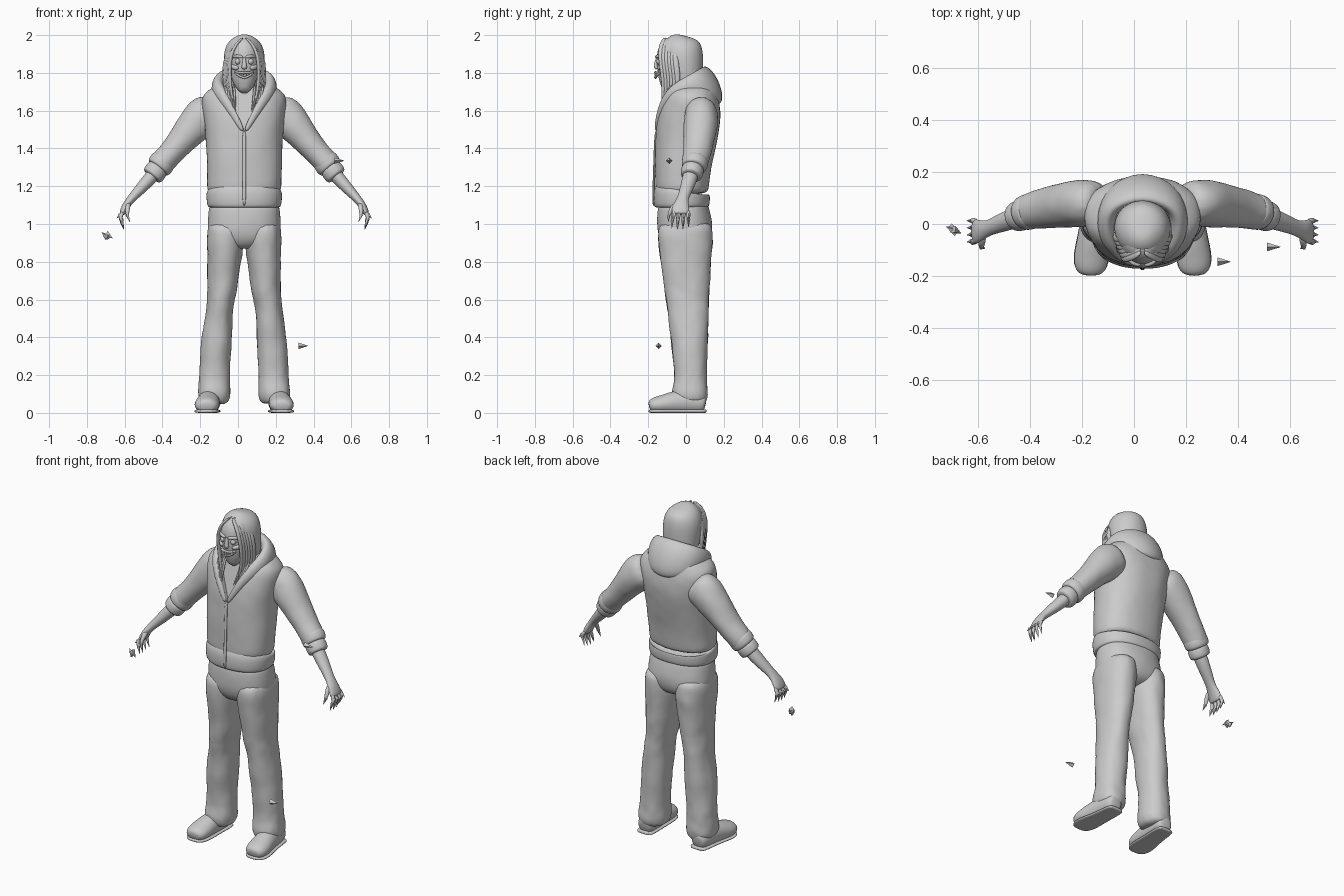
import bpy, bmesh, math, random
from mathutils import Vector

random.seed(4)
CX = 0.033          # the body's middle plane; limbs are mirrored about it
X, Y, Z = Vector((1, 0, 0)), Vector((0, 1, 0)), Vector((0, 0, 1))


def finish(bm, name, mirror=False, levels=0, folds=0):
    for v in bm.verts:
        v.co.z = max(v.co.z, 0)
    bmesh.ops.recalc_face_normals(bm, faces=bm.faces)
    for f in bm.faces:
        f.smooth = levels > 0
    me = bpy.data.meshes.new(name)
    bm.to_mesh(me)
    bm.free()
    ob = bpy.data.objects.new(name, me)
    bpy.context.collection.objects.link(ob)
    ob.location.x = CX
    if mirror:
        ob.modifiers.new("mirror", 'MIRROR').use_mirror_merge = False
    if levels:
        ob.modifiers.new("smooth", 'SUBSURF').levels = levels
        ob.modifiers["smooth"].render_levels = levels
    if folds:
        tex = bpy.data.textures.new(name + "_folds", 'CLOUDS')
        tex.noise_scale = 0.13
        d = ob.modifiers.new("folds", 'DISPLACE')
        d.texture, d.strength = tex, folds
    return ob


def add_tube(bm, pts, ref=Y, n=14, p=2.0):
    """Superellipse rings along a path of (x, y, z, half_side, half_along_ref)."""
    k = 6 / (4 + 2 * math.cos(2 * math.pi / n))
    P = [Vector(q[:3]) for q in pts]
    rings = []
    for i, q in enumerate(pts):
        t = (P[min(i + 1, len(P) - 1)] - P[max(i - 1, 0)]).normalized()
        side = t.cross(ref).normalized()
        up = side.cross(t).normalized()
        ring = []
        for j in range(n):
            c, s = (f(2 * math.pi * (j + .5) / n) for f in (math.cos, math.sin))
            c, s = (math.copysign(abs(w) ** (2 / p), w) for w in (c, s))
            ring.append(bm.verts.new(P[i] + side * c * q[3] * k + up * s * q[4] * k))
        rings.append(ring)
    for a, b in zip(rings, rings[1:]):
        for j in range(n):
            bm.faces.new((a[j], a[(j + 1) % n], b[(j + 1) % n], b[j]))
    bm.faces.new(rings[0])
    bm.faces.new(rings[-1])


def tube(name, pts, ref=Y, n=14, p=2.0, mirror=False, levels=2, folds=0):
    bm = bmesh.new()
    add_tube(bm, pts, ref, n, p)
    return finish(bm, name, mirror, levels, folds)


def add_claw(bm, base, tip, r):
    base, tip = Vector(base), Vector(tip)
    d = tip - base
    m = bmesh.ops.create_cone(bm, cap_ends=True, segments=4, radius1=r, radius2=0.001, depth=d.length)
    q = Z.rotation_difference(d)
    for v in m['verts']:
        v.co = q @ v.co + (base + tip) / 2


def stack(rows):
    """Rows of (z, half_width, front_y, back_y) to tube points on the middle plane."""
    return [(0, (f + b) / 2, z, w, (b - f) / 2) for z, w, f, b in rows]


# Jacket body with a V neck cut
jacket = tube("jacket_body", stack([
    (1.15, .19, -.155, .115), (1.19, .197, -.163, .117), (1.32, .198, -.165, .135),
    (1.45, .202, -.162, .165), (1.55, .212, -.152, .182), (1.63, .226, -.13, .185),
    (1.68, .222, -.10, .178), (1.72, .175, -.07, .165), (1.75, .11, -.045, .14)]),
    n=20, p=2.3, folds=.008)
bm = bmesh.new()
for x, z, y in ((0, 1.49, -.14), (-.13, 1.8, -.055), (.13, 1.8, -.055)):
    bm.verts.new((x, y, z))
    bm.verts.new((x, -.4, z))
bmesh.ops.convex_hull(bm, input=bm.verts)
cutter = finish(bm, "neck_cutter")
cutter.hide_render = True
cutter.display_type = 'WIRE'
cut = jacket.modifiers.new("neck", 'BOOLEAN')
cut.operation, cut.object = 'DIFFERENCE', cutter

# Waistband and zip
tube("jacket_waistband", stack([
    (1.085, .175, -.15, .105), (1.09, .193, -.167, .122), (1.12, .198, -.172, .126),
    (1.155, .2, -.172, .126), (1.175, .197, -.168, .122), (1.18, .18, -.15, .11)]), n=20, p=2.3)
tube("zip", [(0, -.172, 1.09, .009, .006), (0, -.172, 1.18, .009, .006), (0, -.167, 1.32, .009, .006),
             (0, -.164, 1.43, .009, .006), (0, -.158, 1.5, .009, .006)], n=8, levels=1)

# Hood lying round the neck, running down into the lapels
half = [(-.006, -.158, 1.49, .010, .012), (-.045, -.148, 1.56, .014, .018), (-.095, -.115, 1.645, .022, .028),
        (-.135, -.06, 1.70, .03, .042), (-.145, .02, 1.725, .036, .06), (-.115, .105, 1.735, .044, .085)]
bm = bmesh.new()
add_tube(bm, half + [(0, .15, 1.735, .05, .105)] + [(-q[0],) + q[1:] for q in half[::-1]], Z)
for v in bm.verts:
    if v.co.y > .03:
        v.co.y -= .35 * (v.co.z - 1.735)
finish(bm, "hood", levels=2)

# Sleeves with rolled cuffs
tube("sleeve", [(-.15, .08, 1.61, .09, .08), (-.215, .08, 1.575, .108, .09), (-.265, .077, 1.52, .093, .09),
                (-.32, .07, 1.455, .076, .083), (-.38, .06, 1.385, .066, .076), (-.43, .05, 1.33, .068, .07),
                (-.46, .04, 1.295, .06, .064)], mirror=True, folds=.01)
for k, (x, y, z, r) in enumerate([(-.44, .046, 1.318, .070), (-.472, .032, 1.275, .060)]):
    tube("rolled_cuff_%d" % (k + 1), [
        (x + .02, y + .006, z + .026, r * .85, r * .85), (x + .013, y + .004, z + .018, r, r),
        (x - .013, y - .004, z - .018, r, r * .97), (x - .02, y - .006, z - .026, r * .8, r * .8)], mirror=True)

# Forearms and palms
tube("forearm", [(-.45, .035, 1.30, .036, .04), (-.50, .02, 1.24, .036, .04), (-.555, 0, 1.18, .029, .034),
                 (-.597, -.018, 1.135, .022, .028), (-.625, -.026, 1.10, .02, .042),
                 (-.642, -.03, 1.065, .018, .048), (-.648, -.03, 1.05, .013, .043)], mirror=True)

# Fingers, thumbs and claws
bm, claws = bmesh.new(), bmesh.new()
for k in range(4):
    y = -.066 + k * .026
    tip = 1.005 + (.006, 0, .004, .014)[k]
    add_tube(bm, [(-.636, y * .9, 1.075, .011, .012), (-.654, y, 1.045, .011, .011),
                  (-.655, y * 1.1, tip + .015, .009, .009), (-.645, y * 1.1, tip, .006, .006)], n=8)
    add_claw(claws, (-.65, y * 1.1, tip + .008), (-.638, y * 1.15, tip - .035), .01)
    add_claw(claws, (-.657, y, 1.05), (-.675, y * 1.05, 1.03), .009)
add_tube(bm, [(-.612, -.045, 1.11, .014, .014), (-.618, -.074, 1.085, .013, .013),
              (-.62, -.088, 1.055, .01, .01), (-.617, -.09, 1.04, .006, .006)], X, n=8)
add_claw(claws, (-.62, -.09, 1.05), (-.605, -.094, 1.01), .01)
finish(bm, "fingers", True, 1)
finish(claws, "claws", True)

# Trousers: seat and legs
tube("trouser_seat", stack([(1.13, .175, -.14, .105), (1.08, .188, -.152, .12), (1.0, .194, -.154, .138),
                            (.94, .192, -.145, .138), (.89, .155, -.11, .115), (.875, .08, -.06, .07)]),
     n=18, p=2.3, folds=.006)
tube("trouser_leg", [
    (-.097, -.005, 1.02, .09, .135), (-.1, -.005, .95, .098, .146), (-.103, 0, .85, .093, .137),
    (-.112, .004, .7, .08, .122), (-.122, .006, .61, .072, .113), (-.13, .012, .54, .069, .108),
    (-.145, .018, .4, .080, .098), (-.153, .024, .26, .080, .087), (-.158, .025, .17, .079, .084),
    (-.161, .02, .11, .088, .094), (-.16, .022, .065, .08, .086), (-.162, .022, .05, .06, .07)],
    n=16, p=2.2, mirror=True, folds=.014)

# Shoes with soles
tube("shoe", [(-.178, .105, .045, .035, .04), (-.178, .085, .05, .05, .055), (-.182, .02, .06, .056, .065),
              (-.19, -.06, .055, .06, .062), (-.197, -.12, .045, .067, .05), (-.2, -.17, .04, .062, .042),
              (-.2, -.197, .032, .04, .028)], Z, mirror=True)
tube("shoe_sole", [(-.178, .11, .009, .04, .01), (-.178, .09, .009, .054, .01), (-.185, -.02, .009, .056, .01),
                   (-.197, -.12, .009, .07, .01), (-.2, -.17, .009, .063, .01), (-.2, -.2, .009, .035, .01)],
     Z, p=3, mirror=True)

# Neck and head
tube("neck", [(0, .0, 1.55, .07, .07), (0, -.02, 1.65, .062, .065), (0, -.03, 1.72, .055, .06),
              (0, -.035, 1.78, .055, .06)])
tube("head", [(0, -.115, 1.703, .018, .018), (0, -.102, 1.715, .036, .038), (0, -.09, 1.74, .055, .056),
              (0, -.075, 1.785, .072, .08), (0, -.06, 1.84, .084, .097), (0, -.05, 1.90, .09, .105),
              (0, -.04, 1.955, .08, .088), (0, -.035, 1.985, .045, .05)], n=16)

# Face: brow, sockets, nose, cheeks
tube("brow", [(-.004, -.157, 1.882, .008, .008), (-.035, -.155, 1.89, .011, .009),
              (-.07, -.115, 1.885, .009, .008)], Z, 8, mirror=True, levels=1)
tube("nose", [(0, -.15, 1.885, .008, .008), (0, -.158, 1.85, .010, .010), (0, -.16, 1.83, .016, .013),
              (0, -.152, 1.82, .012, .008)], n=8)
tube("cheek", [(-.03, -.150, 1.825, .008, .010), (-.055, -.134, 1.828, .012, .014),
               (-.074, -.1, 1.84, .008, .01)], Z, 8, mirror=True)
bm = bmesh.new()
bmesh.ops.create_uvsphere(bm, u_segments=16, v_segments=10, radius=.016)
bmesh.ops.translate(bm, verts=bm.verts, vec=(-.034, -.142, 1.86))
finish(bm, "eye", True, 1)

# Wide grin: lips and teeth along a curve


def grin(x, dz):
    return (x, -.163 + 11 * x * x, 1.788 + dz + 7 * x * x)


for name, dz in (("upper_lip", .016), ("lower_lip", -.016)):
    tube(name, [grin(x, dz * (1 - abs(x) / .056)) + (.007, .006) for x in
                (-.05, -.035, -.018, 0, .018, .035, .05)], Z, 8, levels=1)
bm = bmesh.new()
for k in range(10):
    for dz in (.006, -.007):
        m = bmesh.ops.create_cube(bm, size=1)
        bmesh.ops.scale(bm, verts=m['verts'], vec=(.0065, .01, .011))
        bmesh.ops.translate(bm, verts=m['verts'], vec=grin(-.036 + k * .008, dz))
finish(bm, "teeth")

# Hair: cap and long locks parted in the middle
tube("hair_cap", stack([(1.66, .06, -.02, .075), (1.72, .095, -.07, .09), (1.79, .105, -.095, .092),
                        (1.87, .11, -.118, .093), (1.925, .104, -.135, .085), (1.965, .084, -.125, .06),
                        (1.992, .05, -.09, .025), (2.002, .02, -.05, -.01)]), n=18)
bm = bmesh.new()
for k in range(6):
    u = k / 5
    side, front = .074 + .03 * u, -.135 + .075 * u
    add_tube(bm, [(-.004, -.105 + .07 * u, 1.988, .006, .012), (-.045, -.13 + .08 * u, 1.955, .008, .014),
                  (-side, front, 1.89, .009, .015), (-side - .004, front + .015, 1.80, .009, .015),
                  (-side + .002, front + .02, 1.71, .008, .012),
                  (-side + .02, front + .01 - .03 * u, 1.63, .005, .008)], n=8)
finish(bm, "hair_locks", True, 1)
bm = bmesh.new()
for s in (-1, 1):
    for k in range(5):
        x, end = s * (.055 + .011 * k), random.uniform(1.56, 1.62)
        add_tube(bm, [(x, -.075, 1.74, .006, .006), (x * .95, -.105, 1.69, .006, .006),
                      (x * .85, -.128, 1.64, .005, .005),
                      (x * .7 + random.uniform(-.01, .01), -.145, end, .002, .002)], n=6)
finish(bm, "hair_strands", levels=1)

# Loose shards floating beside the body (world x converted to the body's plane)
bm = bmesh.new()
for base, tip, r in (((.32, -.145, .355), (.37, -.145, .355), .017), ((.51, -.088, 1.335), (.562, -.088, 1.335), .017),
                     ((-.685, -.03, .93), (-.722, -.01, .955), .018), ((-.695, -.022, .95), (-.665, -.035, .925), .018),
                     ((-.70, -.015, .94), (-.70, -.015, .915), .017)):
    add_claw(bm, Vector(base) - X * CX, Vector(tip) - X * CX, r)
finish(bm, "loose_shards")
